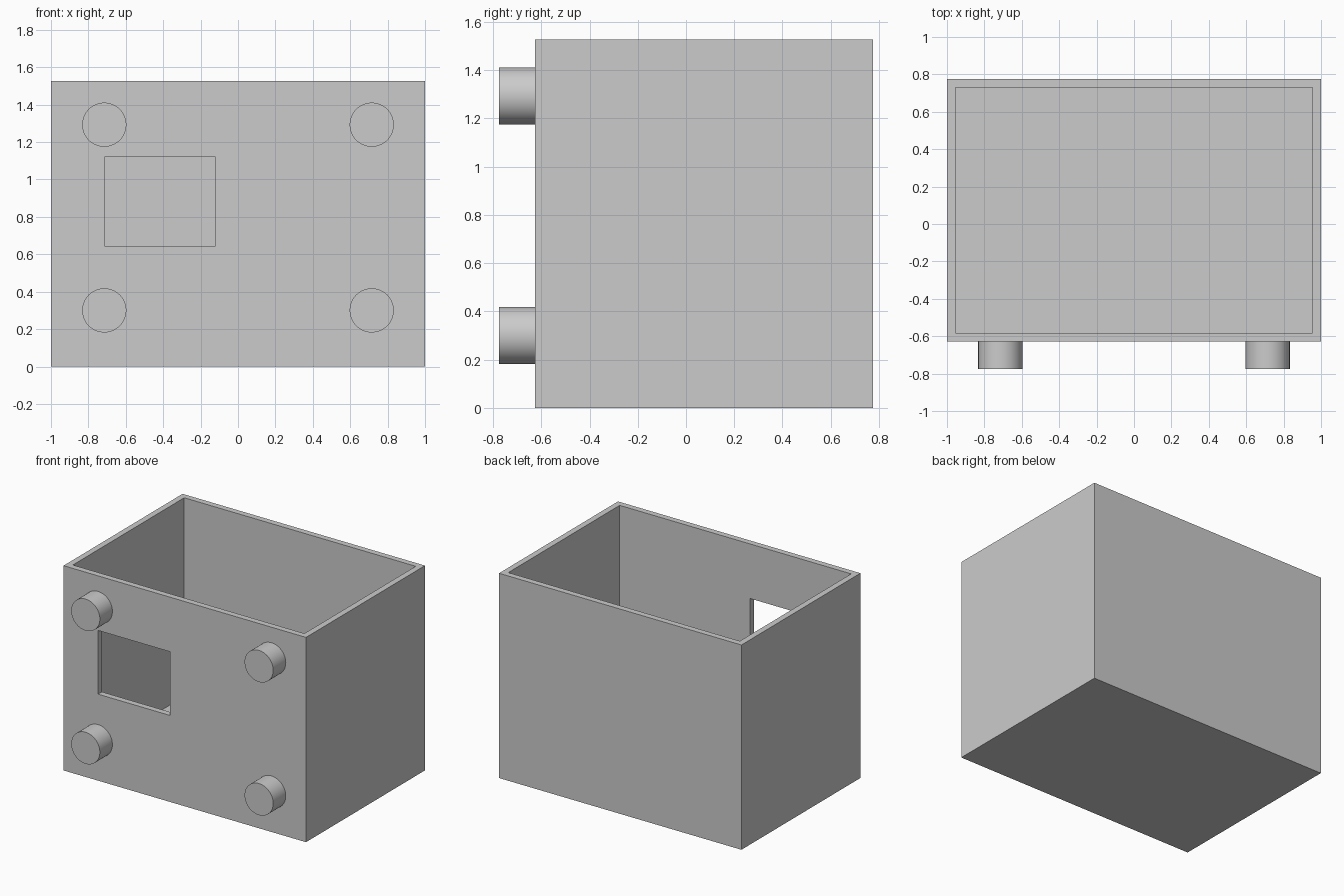
import bpy
from mathutils import Vector
from math import pi, radians

cube = bpy.data.objects.get("Cube")
if cube:
    bpy.data.objects.remove(cube, do_unlink=True)

grey = bpy.data.materials.new("light grey")
grey.use_nodes = True
grey.diffuse_color = (0.6, 0.6, 0.6, 1)
grey.node_tree.nodes["Principled BSDF"].inputs["Base Color"].default_value = grey.diffuse_color


def box(name, low, high):
    """Box spanning two opposite corners."""
    low, high = Vector(low), Vector(high)
    bpy.ops.mesh.primitive_cube_add(size=1, location=(low + high) / 2)
    ob = bpy.context.object
    ob.name = name
    ob.scale = high - low
    bpy.ops.object.transform_apply(location=True, rotation=False, scale=True)
    ob.data.materials.append(grey)
    return ob


def cut(target, cutter):
    """Subtract the cutter from the target and remove the cutter."""
    cutter.hide_render = True
    mod = target.modifiers.new("cut", 'BOOLEAN')
    mod.operation = 'DIFFERENCE'
    mod.solver = 'EXACT'
    mod.object = cutter
    bpy.context.view_layer.objects.active = target
    bpy.ops.object.modifier_apply(modifier=mod.name)
    bpy.data.objects.remove(cutter, do_unlink=True)


wall = 0.045
front, back, height = -0.627, 0.775, 1.527

# Open-topped case with a window in the front wall
case = box("case", (-1, front, 0), (1, back, height))
cut(case, box("cavity", (-1 + wall, front + wall, wall),
              (1 - wall, back - wall, height + 0.2)))
cut(case, box("window_opening", (-0.715, front - 0.1, 0.645),
              (-0.12, front + 0.2, 1.12)))

# Four round pegs on the front, seated slightly into the wall
peg_front, peg_back = -0.775, front + 0.02
for side, x in (("right", -0.715), ("left", 0.715)):
    for level, z in (("lower", 0.3), ("upper", 1.293)):
        bpy.ops.mesh.primitive_cylinder_add(
            vertices=64, radius=0.118, depth=peg_back - peg_front,
            location=(x, (peg_front + peg_back) / 2, z), rotation=(pi / 2, 0, 0))
        peg = bpy.context.object
        peg.name = f"{level}_{side}_peg"
        peg.data.materials.append(grey)
        bpy.ops.object.shade_smooth_by_angle(angle=radians(30))
